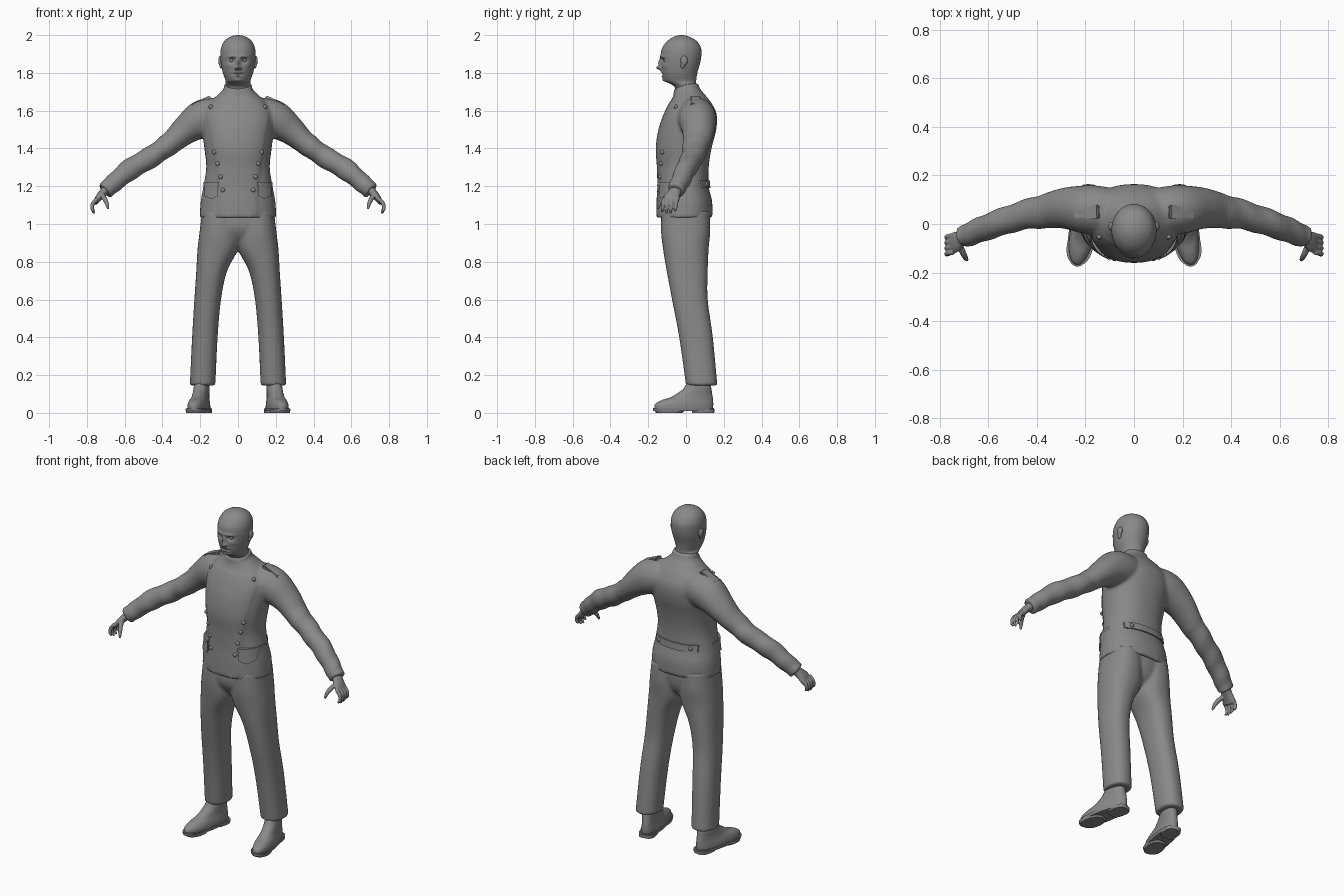
import bpy, bmesh
from math import sin, cos, pi, exp, radians
from mathutils import Vector, Matrix
from mathutils.bvhtree import BVHTree

cube = bpy.data.objects.get("Cube")
if cube:
    bpy.data.objects.remove(cube)

GREY = (0.25, 0.25, 0.25, 1)
grey = bpy.data.materials.new("plain_grey")
grey.use_nodes = True
grey.diffuse_color = GREY
grey.node_tree.nodes["Principled BSDF"].inputs["Base Color"].default_value = GREY


def smooth_rows(rows, steps):
    """Interpolate profile rows with a Catmull-Rom spline."""
    rows = [Vector(r) for r in rows]
    out = []
    for i in range(len(rows) - 1):
        a, b, c, d = rows[max(i - 1, 0)], rows[i], rows[i + 1], rows[min(i + 2, len(rows) - 1)]
        for k in range(steps):
            t = k / steps
            out.append(b + (c - a) * (t / 2) + (a * 2 - b * 5 + c * 4 - d) * (t * t / 2)
                       + (b * 3 - a - c * 3 + d) * (t ** 3 / 2))
    return out + [rows[-1]]


def loft(bm, loops, mirror=False):
    for side in ((1, -1) if mirror else (1,)):
        rings = [[bm.verts.new((p.x * side, p.y, p.z)) for p in loop] for loop in loops]
        n = len(rings[0])
        for low, high in zip(rings, rings[1:]):
            for i in range(n):
                j = (i + 1) % n
                bm.faces.new((low[i], low[j], high[j], high[i]))
        bm.faces.new(rings[0])
        bm.faces.new(rings[-1])
    bmesh.ops.recalc_face_normals(bm, faces=bm.faces)


def stack(bm, rows, sides=40, steps=5, power=2.0, mirror=False, place=Matrix()):
    """Level rings from rows of (z, x min, x max, y min, y max)."""
    loops = []
    for z, x0, x1, y0, y1 in smooth_rows(rows, steps):
        loop = []
        for i in range(sides):
            c, s = cos(2 * pi * i / sides), sin(2 * pi * i / sides)
            c, s = [(abs(v) ** (2 / power)) * (1 if v > 0 else -1) for v in (c, s)]
            loop.append(place @ Vector(((x0 + x1 + (x1 - x0) * c) / 2, (y0 + y1 + (y1 - y0) * s) / 2, z)))
        loops.append(loop)
    loft(bm, loops, mirror)


def tube(bm, rows, sides=24, steps=5, folds=0.0):
    """Mirrored limb from rows of (x, y, z, thickness, depth)."""
    path = smooth_rows(rows, steps)
    loops = []
    for i, row in enumerate(path):
        mid = Vector(row[:3])
        along = (Vector(path[min(i + 1, len(path) - 1)][:3]) - Vector(path[max(i - 1, 0)][:3])).normalized()
        deep = (Vector((0, 1, 0)) - along * along.y).normalized()
        thick = along.cross(deep)
        loops.append([])
        for k in range(sides):
            a = 2 * pi * k / sides
            r = 1 + folds * sin(i * 1.3 + 2 * sin(a)) * (i > len(path) / 2)
            loops[-1].append(mid + thick * (row[3] * r * cos(a)) + deep * (row[4] * r * sin(a)))
    loft(bm, loops, True)


def ball(bm, centre, size, mirror=True):
    for side in ((1, -1) if mirror else (1,)):
        place = Matrix.Translation((centre[0] * side, centre[1], centre[2])) @ Matrix.Diagonal((*size, 1))
        bmesh.ops.create_uvsphere(bm, u_segments=16, v_segments=10, radius=1, matrix=place)


def finish(name, bm, voxel=0, relax=0):
    mesh = bpy.data.meshes.new(name)
    bm.to_mesh(mesh)
    bm.free()
    mesh.materials.append(grey)
    ob = bpy.data.objects.new(name, mesh)
    bpy.context.collection.objects.link(ob)
    bpy.ops.object.select_all(action='DESELECT')
    ob.select_set(True)
    bpy.context.view_layer.objects.active = ob
    bpy.ops.object.shade_smooth_by_angle(angle=radians(40))
    if voxel:
        mod = ob.modifiers.new("blend", 'REMESH')
        mod.mode, mod.voxel_size, mod.use_smooth_shade = 'VOXEL', voxel, True
        mod = ob.modifiers.new("relax", 'SMOOTH')
        mod.factor, mod.iterations = 0.5, relax
    return ob


# Jacket: torso with a raised front panel, blended into the sleeves
bm = bmesh.new()
stack(bm, [(1.035, -.203, .203, -.152, .14), (1.12, -.197, .197, -.15, .138),
           (1.2, -.183, .183, -.146, .12), (1.3, -.168, .168, -.148, .12),
           (1.4, -.178, .178, -.154, .135), (1.5, -.19, .19, -.14, .16),
           (1.58, -.19, .19, -.113, .162), (1.64, -.155, .155, -.085, .135),
           (1.685, -.105, .105, -.066, .1), (1.715, -.077, .077, -.066, .075),
           (1.745, -.073, .073, -.064, .064)], sides=120, steps=8, power=2.25)
for v in bm.verts:
    edge = .1 + .07 * max(0, v.co.z - 1.2) / .4
    if v.co.y < -.03 and abs(v.co.x) < edge and v.co.z < 1.64:
        v.co.y -= .006
    if v.co.z > 1.7 and v.co.y < 0:
        v.co.z += v.co.y * .5
torso = BVHTree.FromBMesh(bm)
tube(bm, [(.06, .05, 1.575, .08, .09), (.13, .055, 1.57, .1, .1), (.2, .06, 1.55, .1, .1),
          (.28, .065, 1.495, .077, .086), (.355, .055, 1.43, .061, .073),
          (.46, .035, 1.355, .057, .06), (.57, 0, 1.29, .057, .055),
          (.66, -.035, 1.215, .049, .05), (.705, -.055, 1.175, .047, .045)], folds=.045)
finish("jacket", bm, .009, 4)


def skin(x, z, front):
    """Depth of the jacket surface at a height and width."""
    way = 1 if front else -1
    hit = torso.ray_cast(Vector((x, -way, z)), Vector((0, way, 0)))[0]
    return hit.y if hit else 0


def patch(name, x0, x1, z0, z1, front, thick, mirror, point=0):
    """Plate that follows the jacket, with an optional pointed lower edge."""
    bm = bmesh.new()
    way = -1 if front else 1
    cols, rows = 16, 5
    loops = []
    for i in range(cols + 1):
        t = i / cols
        x = x0 + (x1 - x0) * t
        zs = [z1 + (z0 - point * (1 - abs(2 * t - 1)) - z1) * k / rows for k in range(rows + 1)]
        outer = [Vector((x, skin(x, z, front) + way * thick, z)) for z in zs]
        inner = [Vector((x, p.y - way * (thick + .01), p.z)) for p in reversed(outer)]
        loops.append(outer + inner)
    loft(bm, loops, mirror)
    finish(name, bm)


patch("pocket_flaps", .105, .18, 1.15, 1.215, True, .014, True, .018)
patch("pocket_piping", .1, .183, 1.205, 1.222, True, .019, True)
patch("back_belt", -.14, .14, 1.19, 1.23, False, .008, False)

# Buttons
bm = bmesh.new()
for x, z in ((.143, 1.62), (.125, 1.38), (.107, 1.32), (.092, 1.25), (.08, 1.18)):
    ball(bm, (x, skin(x, z, True), z), (.012, .01, .012))
ball(bm, (.105, skin(.105, 1.21, False) + .008, 1.21), (.012, .009, .012))
finish("buttons", bm)

# Shoulder straps
bm = bmesh.new()
for side in (1, -1):
    place = Matrix.Translation((.195 * side, .05, 1.648)) @ Matrix.Rotation(radians(24) * side, 4, 'Y')
    bmesh.ops.create_cube(bm, size=1, matrix=place @ Matrix.Diagonal((.11, .055, .022, 1)))
bmesh.ops.bevel(bm, geom=bm.edges[:], offset=.005, segments=2, affect='EDGES')
finish("shoulder_straps", bm)

# Trousers
bm = bmesh.new()
stack(bm, [(1.07, 0, .19, -.13, .125), (.96, -.005, .203, -.132, .128), (.87, -.002, .214, -.122, .12),
           (.75, .058, .221, -.102, .115), (.6, .09, .231, -.074, .115), (.4, .108, .243, -.036, .142),
           (.145, .12, .255, 0, .166)], power=2.3, steps=6, mirror=True)
stack(bm, [(1.07, -.18, .18, -.13, .125), (.98, -.18, .18, -.13, .12), (.92, -.1, .1, -.1, .1),
           (.88, -.03, .03, -.06, .06)])
finish("trousers", bm, .009, 3)

# Shoes: upper, sole and heel, toes turned out
turn = Matrix.Translation((.205, 0, 0)) @ Matrix.Rotation(radians(11), 4, 'Z')
bm = bmesh.new()
stack(bm, [(.018, -.052, .052, -.17, .145), (.045, -.051, .051, -.168, .147), (.066, -.046, .046, -.135, .146),
           (.082, -.042, .042, -.085, .144), (.105, -.04, .04, -.045, .14), (.13, -.04, .04, -.012, .136),
           (.17, -.036, .036, .01, .128)], power=2.2, mirror=True, place=turn)
finish("shoe_uppers", bm)
bm = bmesh.new()
stack(bm, [(.01, -.055, .055, -.176, .15), (.026, -.057, .057, -.178, .152)], power=2.3, steps=1,
      mirror=True, place=turn)
stack(bm, [(0, -.046, .046, .035, .15), (.02, -.047, .047, .033, .152)], power=3, steps=1,
      mirror=True, place=turn)
stack(bm, [(0, -.05, .05, -.16, -.02), (.02, -.054, .054, -.172, .0)], power=2.3, steps=1,
      mirror=True, place=turn)
finish("shoe_soles", bm)

# Hands: palm, four fingers and thumb blended together
bm = bmesh.new()
tube(bm, [(.69, -.045, 1.19, .026, .03), (.715, -.062, 1.165, .022, .034), (.737, -.075, 1.14, .018, .043),
          (.755, -.083, 1.112, .012, .04)], sides=20)
for k, drop in enumerate((.01, 0, .003, .016)):
    y = -.117 + .023 * k
    tube(bm, [(.745, y, 1.135, .011, .011), (.768, y - .004, 1.108, .011, .01),
              (.772, y - .008, 1.08, .009, .009), (.76, y - .01, 1.055 + drop, .006, .006)], sides=12)
tube(bm, [(.722, -.075, 1.155, .013, .013), (.707, -.115, 1.135, .013, .013), (.695, -.138, 1.11, .011, .011),
          (.688, -.15, 1.08, .006, .006)], sides=12)
finish("hands", bm, .004, 2)

# Head and neck, with the face pressed into the front
bm = bmesh.new()
stack(bm, [(1.66, -.066, .066, -.055, .06), (1.72, -.066, .066, -.058, .056), (1.743, -.066, .066, -.085, .054),
           (1.76, -.066, .066, -.116, .054), (1.8, -.08, .08, -.128, .06), (1.85, -.09, .09, -.132, .074),
           (1.89, -.093, .093, -.134, .081), (1.93, -.09, .09, -.127, .08), (1.965, -.075, .075, -.103, .06),
           (1.986, -.051, .051, -.075, .03), (1.997, -.025, .025, -.048, .001),
           (2, -.003, .003, -.026, -.02)], sides=120, steps=8)
features = {
    "nose": (0, 1.826, .014, .011, .024), "bridge": (0, 1.852, .01, .022, .015),
    "brow": (.028, 1.887, .028, .007, .008), "socket": (.033, 1.866, .015, .01, -.016),
    "cheek": (.05, 1.838, .018, .015, .005), "moustache": (.016, 1.804, .016, .006, .006),
    "mouth": (0, 1.792, .026, .004, -.006), "lip": (0, 1.781, .018, .005, .005),
    "chin": (0, 1.76, .02, .01, .007), "nostril": (.014, 1.823, .007, .007, .007)}
for v in bm.verts:
    if v.co.y < -.04 and v.co.z > 1.735:
        x, z = abs(v.co.x), v.co.z
        v.co.y -= sum(amount * exp(-((x - fx) / wide) ** 2 - ((z - fz) / tall) ** 2)
                      for fx, fz, wide, tall, amount in features.values())
finish("head", bm)

bm = bmesh.new()
ball(bm, (.033, -.108, 1.866), (.014, .012, .011))
finish("eyes", bm)

# Ears: rim and lobe
bm = bmesh.new()
ball(bm, (.094, -.01, 1.865), (.011, .02, .027))
ball(bm, (.089, -.018, 1.838), (.01, .012, .015))
finish("ears", bm, .004, 2)
